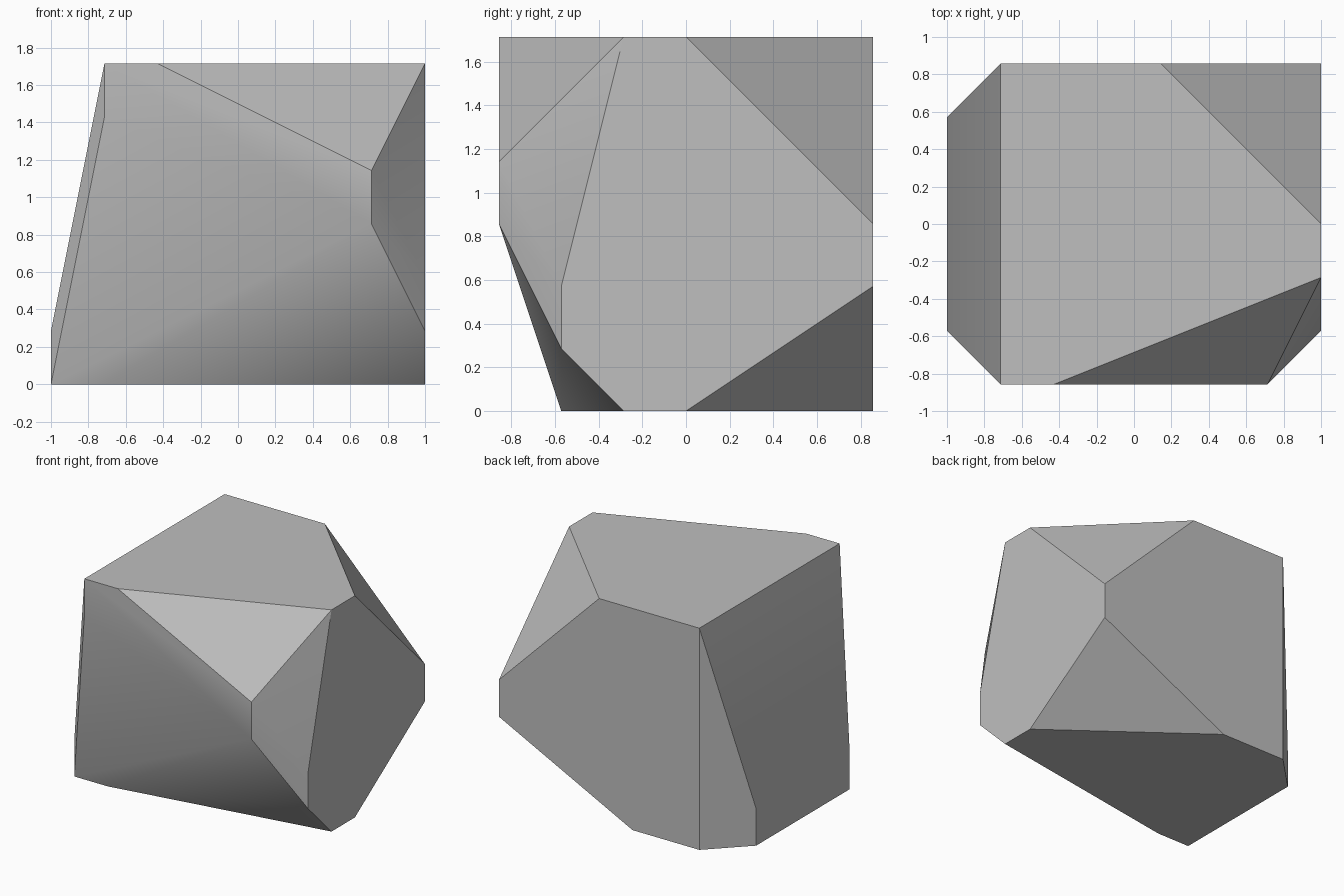
import bpy
import bmesh
import math
from mathutils import Vector

cube = bpy.data.objects.get("Cube")
if cube:
    bpy.data.objects.remove(cube, do_unlink=True)

# The stone sits on a coarse lattice, seven steps along its longest side
STEP = 2 / 7
CENTRE = Vector((3.5, 3, 0))


def make_material(name, colour):
    material = bpy.data.materials.new(name)
    material.use_nodes = True
    material.diffuse_color = colour
    material.node_tree.nodes["Principled BSDF"].inputs["Base Color"].default_value = colour
    return material


def make_hull(name, corners, material):
    """Wrap corner points in a convex skin with flat faces merged into polygons."""
    bm = bmesh.new()
    for corner in corners:
        bm.verts.new((Vector(corner) - CENTRE) * STEP)
    bmesh.ops.convex_hull(bm, input=bm.verts[:])
    bmesh.ops.dissolve_limit(bm, angle_limit=math.radians(0.5),
                             verts=bm.verts[:], edges=bm.edges[:])
    bmesh.ops.recalc_face_normals(bm, faces=bm.faces[:])
    mesh = bpy.data.meshes.new(name)
    bm.to_mesh(mesh)
    bm.free()
    mesh.materials.append(material)
    obj = bpy.data.objects.new(name, mesh)
    bpy.context.collection.objects.link(obj)
    return obj


# Left flank, mirrored front to back: short upright foot and leaning wall
corners = []
for y_foot, y_top in ((1, 0), (5, 6)):
    corners += [(0, y_foot, 0), (0, y_foot, 1), (1, y_top, 6)]

# Front: upright panel over an undercut base
corners += [(1, 0, 5), (2, 0, 6), (6, 0, 4), (6, 0, 3), (1, 1, 0)]

# Back: upright wall with chipped corners
corners += [(1, 6, 0), (3, 6, 0), (4, 6, 6)]

# Right side: flat wall outline as depth and height
right_outline = [(2, 6), (3, 6), (6, 3), (6, 2), (3, 0), (2, 0), (1, 1), (1, 2)]
corners += [(7, y, z) for y, z in right_outline]

grey = make_material("stone grey", (0.52, 0.52, 0.52, 1))
boulder = make_hull("boulder", corners, grey)

# Shallow edges blend, strong edges stay crisp
bpy.ops.object.select_all(action="DESELECT")
boulder.select_set(True)
bpy.context.view_layer.objects.active = boulder
bpy.ops.object.shade_smooth_by_angle(angle=math.radians(30))
